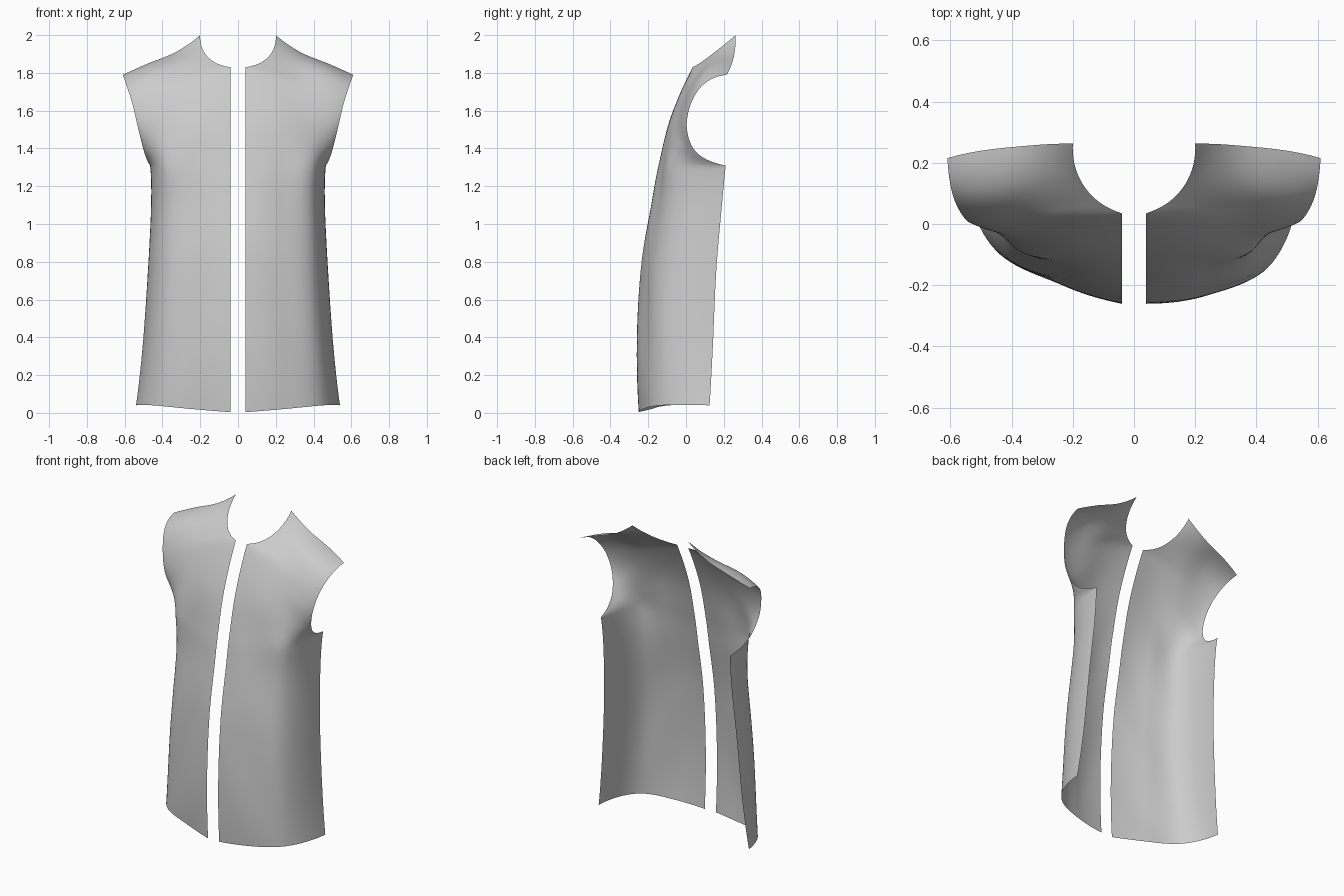
import bpy
import math
from mathutils import Vector

if "Cube" in bpy.data.objects:
    bpy.data.objects.remove(bpy.data.objects["Cube"], do_unlink=True)

# Plain grey cloth
cloth = bpy.data.materials.new("grey_cloth")
cloth.use_nodes = True
colour = (0.6, 0.6, 0.6, 1)
cloth.diffuse_color = colour
cloth.node_tree.nodes["Principled BSDF"].inputs["Base Color"].default_value = colour

# Guide lines of the left panel, each running from hem to shoulder seam
front_edge = [(.04, -.25, .004), (.04, -.26, .4), (.04, -.235, .8), (.04, -.18, 1.12),
              (.04, -.147, 1.3), (.04, -.082, 1.56), (.04, .035, 1.83),
              (.13, .085, 1.86), (.185, .165, 1.92), (.2, .263, 2)]
chest_line = [(.24, -.195, .02), (.24, -.205, .39), (.23, -.185, .78), (.22, -.15, 1.1),
              (.23, -.125, 1.3), (.24, -.08, 1.52), (.26, 0, 1.72),
              (.28, .06, 1.8), (.31, .15, 1.872), (.33, .257, 1.91)]
side_line = [(.45, -.1, .04), (.43, -.105, .37), (.41, -.09, .77), (.398, -.065, 1.1),
             (.41, -.055, 1.3), (.425, -.042, 1.43), (.43, -.025, 1.58),
             (.445, .03, 1.72), (.465, .115, 1.815), (.48, .245, 1.848)]
back_edge = [(.54, .125, .04), (.505, .142, .35), (.477, .16, .75), (.46, .19, 1.1),
             (.465, .21, 1.31), (.495, .06, 1.375), (.527, .005, 1.5),
             (.56, .027, 1.64), (.594, .1, 1.745), (.61, .215, 1.79)]


def spline(points, steps):
    """Smooth curve through the points, sampled evenly per span."""
    p = [Vector(q) for q in points]
    tangents = [(4 * p[1] - p[2] - 3 * p[0]) / 2]
    tangents += [(b - a) / 2 for a, b in zip(p, p[2:])]
    tangents.append((3 * p[-1] - 4 * p[-2] + p[-3]) / 2)
    out = []
    for i in range(len(p) - 1):
        for s in range(steps):
            t = s / steps
            h = t * t * (3 - 2 * t)
            out.append(p[i] * (1 - h) + p[i + 1] * h
                       + tangents[i] * t * (1 - t) ** 2
                       - tangents[i + 1] * t * t * (1 - t))
    return out + [p[-1]]


def cornered(points, corner, steps):
    """Two smooth curves meeting in a sharp corner."""
    return spline(points[:corner + 1], steps)[:-1] + spline(points[corner:], steps)


def make_panel(name, side, puff):
    lines = [cornered(front_edge, 6, 8), spline(chest_line, 8),
             spline(side_line, 8), cornered(back_edge, 4, 8)]
    rows = [spline(row, 12) for row in zip(*lines)]
    verts, faces = [], []
    width = len(rows[0])
    for r, row in enumerate(rows):
        low = max(0, 1 - r / (len(rows) * 0.5))
        for c, p in enumerate(row):
            arch = math.sin(math.pi * c / (width - 1))
            # Fuller cloth near the hem and soft diagonal drape folds
            y = p.y - puff * low * arch
            y += 0.003 * arch * math.sin(14 * p.x + 9 * p.z)
            verts.append((side * p.x, y, p.z))
    for r in range(len(rows) - 1):
        for c in range(width - 1):
            a = r * width + c
            face = (a, a + 1, a + width + 1, a + width)
            faces.append(face if side > 0 else face[::-1])
    mesh = bpy.data.meshes.new(name)
    mesh.from_pydata(verts, [], faces)
    mesh.materials.append(cloth)
    mesh.shade_smooth()
    panel = bpy.data.objects.new(name, mesh)
    bpy.context.collection.objects.link(panel)


# The two separate front panels
make_panel("left_front_panel", 1, 0.035)
make_panel("right_front_panel", -1, -0.012)
